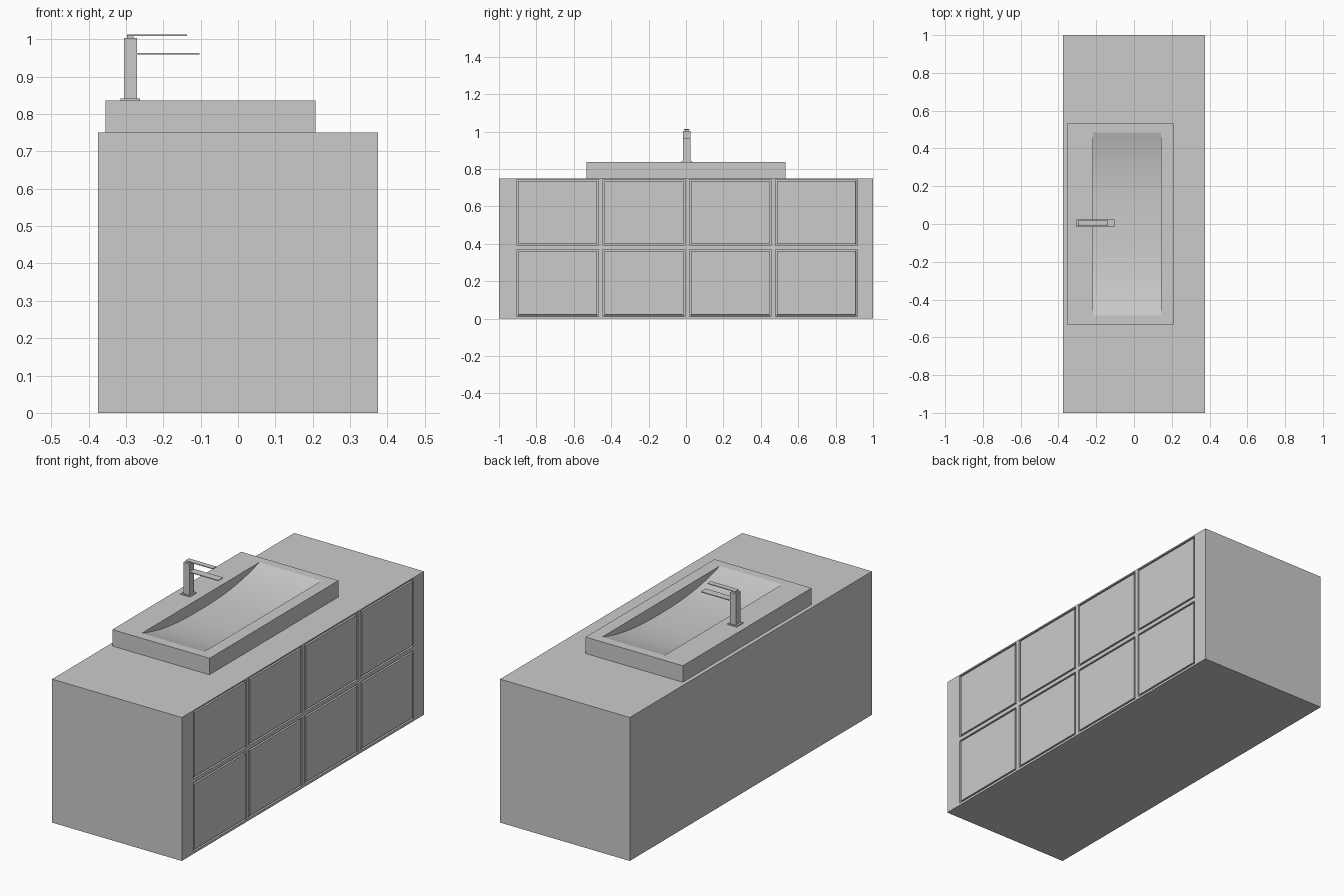
import bpy, bmesh
from mathutils import Vector

if "Cube" in bpy.data.objects:
    bpy.data.objects.remove(bpy.data.objects["Cube"])


def finish(name, bm):
    bmesh.ops.recalc_face_normals(bm, faces=bm.faces)
    me = bpy.data.meshes.new(name)
    bm.to_mesh(me)
    bm.free()
    ob = bpy.data.objects.new(name, me)
    bpy.context.collection.objects.link(ob)
    return ob


def box_bm(lo, hi):
    lo, hi = Vector(lo), Vector(hi)
    bm = bmesh.new()
    bmesh.ops.create_cube(bm, size=1)
    for v in bm.verts:
        v.co = Vector([(lo[i] + hi[i]) / 2 + v.co[i] * (hi[i] - lo[i]) for i in range(3)])
    return bm


def box(name, lo, hi):
    return finish(name, box_bm(lo, hi))


# Cabinet with eight grooved drawer fronts on the +x side
bm = box_bm((-0.375, -1, 0), (0.375, 1, 0.75))
y_spans = [(-0.904 + 0.461 * i, -0.467 + 0.461 * i) for i in range(4)]
z_spans = [(0.012, 0.37), (0.391, 0.743)]
for axis, spans in ((1, y_spans), (2, z_spans)):
    for span in spans:
        for c in span:
            co, no = Vector((0, 0, 0)), Vector((0, 0, 0))
            co[axis], no[axis] = c, 1
            bmesh.ops.bisect_plane(bm, geom=bm.verts[:] + bm.edges[:] + bm.faces[:],
                                   plane_co=co, plane_no=no)
bm.normal_update()


def is_panel(f):
    c = f.calc_center_median()
    return (f.normal.x > 0.9 and any(a < c.y < b for a, b in y_spans)
            and any(a < c.z < b for a, b in z_spans))


panels = [f for f in bm.faces if is_panel(f)]
for thick, depth in ((0.0005, -0.01), (0.011, 0), (0.0005, 0.01)):
    bmesh.ops.inset_individual(bm, faces=panels, thickness=thick, depth=depth)
    bm.normal_update()
finish("cabinet", bm)

# Sink slab with a curved trough cut into it
TOP = 0.836
sink = box("sink", (-0.354, -0.532, 0.75), (0.208, 0.532, TOP))
half, depth, n = 0.485, 0.062, 48
profile = []
for i in range(n + 1):
    t = -1 + 2 * i / n
    profile.append((t * half, TOP - depth * (1 - abs(t) ** 2.5)))
profile += [(half, TOP + 0.05), (-half, TOP + 0.05)]
bm = bmesh.new()
face = bm.faces.new([bm.verts.new((-0.216, y, z)) for y, z in profile])
ext = bmesh.ops.extrude_face_region(bm, geom=[face])
moved = [g for g in ext["geom"] if isinstance(g, bmesh.types.BMVert)]
bmesh.ops.translate(bm, verts=moved, vec=(0.36, 0, 0))
cutter = finish("basin_cutter", bm)
cutter.hide_render = True
mod = sink.modifiers.new("basin", 'BOOLEAN')
mod.operation, mod.solver, mod.object = 'DIFFERENCE', 'EXACT', cutter
bpy.context.view_layer.objects.active = sink
sink.select_set(True)
bpy.ops.object.modifier_apply(modifier="basin")
bpy.data.objects.remove(cutter)
bpy.ops.object.shade_smooth_by_angle(angle=0.17)

# Tap: base plate, post, spout, neck and lever
Y = 0.004
for name, x0, x1, w, z0, z1 in (
        ("tap_base", -0.315, -0.262, 0.027, TOP, 0.841),
        ("tap_post", -0.305, -0.270, 0.020, 0.841, 1.003),
        ("tap_spout", -0.272, -0.103, 0.020, 0.959, 0.963),
        ("tap_neck", -0.297, -0.280, 0.009, 1.003, 1.010),
        ("tap_lever", -0.297, -0.137, 0.014, 1.009, 1.013)):
    box(name, (x0, Y - w, z0), (x1, Y + w, z1))
